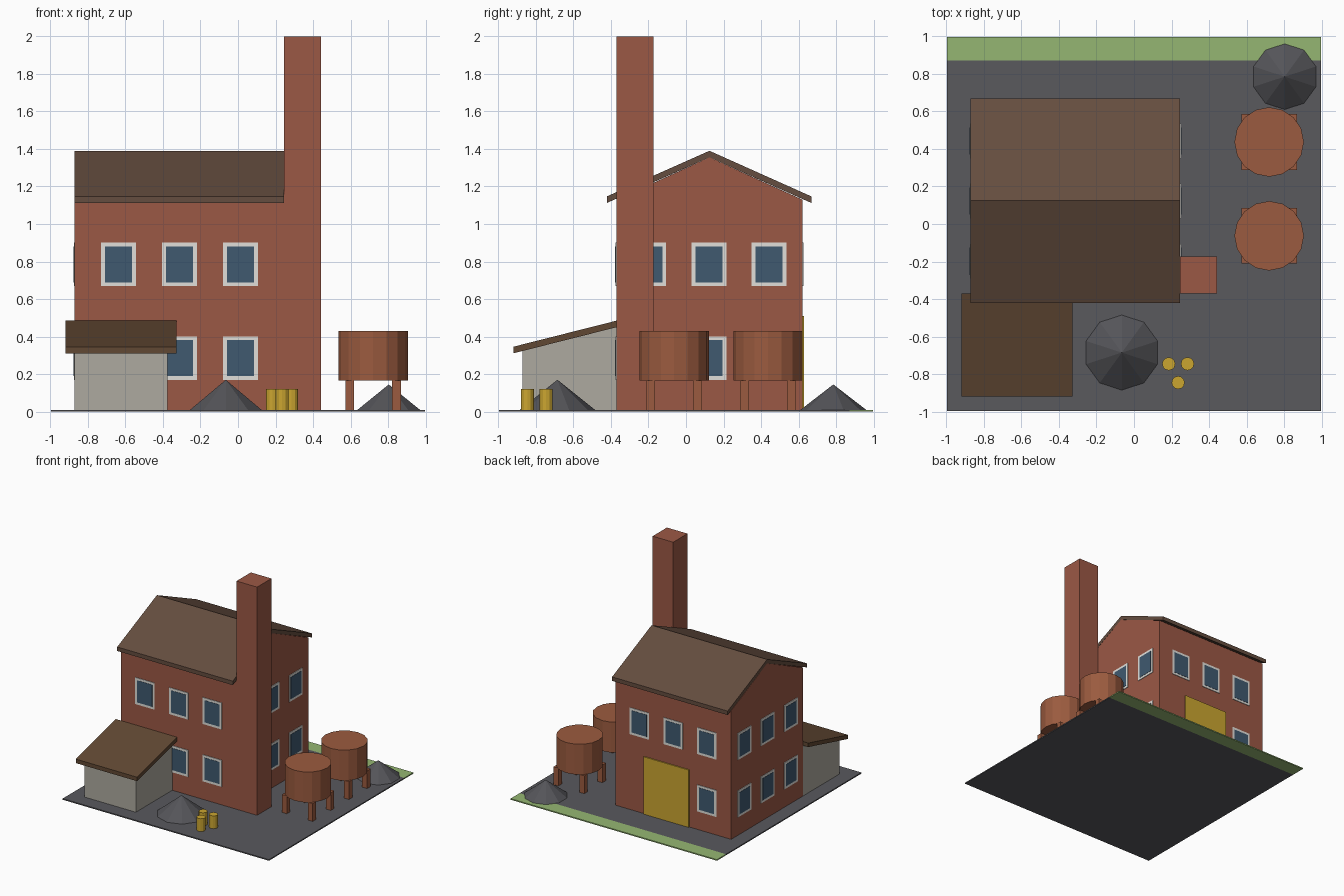
import bpy, bmesh
from math import pi
from mathutils import Matrix, Vector

if "Cube" in bpy.data.objects:
    bpy.data.objects.remove(bpy.data.objects["Cube"])


def material(name, r, g, b):
    m = bpy.data.materials.new(name)
    m.diffuse_color = (r, g, b, 1)
    m.use_nodes = True
    m.node_tree.nodes["Principled BSDF"].inputs["Base Color"].default_value = m.diffuse_color
    return m


BRICK = material("brick", 0.33, 0.098, 0.06)
ROOF = material("roof", 0.13, 0.075, 0.05)
SHED_ROOF = material("shed_roof", 0.12, 0.065, 0.033)
PLASTER = material("plaster", 0.42, 0.40, 0.35)
ASPHALT = material("asphalt", 0.10, 0.10, 0.11)
GRASS = material("grass", 0.30, 0.47, 0.17)
FRAME = material("frame", 0.75, 0.74, 0.70)
GLASS = material("glass", 0.05, 0.10, 0.16)
GOLD = material("yellow_paint", 0.60, 0.38, 0.03)
RUST = material("rust", 0.33, 0.105, 0.05)
COAL = material("coal", 0.09, 0.09, 0.10)
G = 0.01  # top of the ground slab


def finish(name, bm, mat):
    bmesh.ops.recalc_face_normals(bm, faces=bm.faces)
    me = bpy.data.meshes.new(name)
    bm.to_mesh(me)
    bm.free()
    me.materials.append(mat)
    ob = bpy.data.objects.new(name, me)
    bpy.context.collection.objects.link(ob)
    return ob


def box(name, x, y, z, mat):
    """Box from (min, max) pairs."""
    lo, hi = Vector((x[0], y[0], z[0])), Vector((x[1], y[1], z[1]))
    bm = bmesh.new()
    bmesh.ops.create_cube(bm, size=1, matrix=Matrix.Translation((lo + hi) / 2)
                          @ Matrix.Diagonal((*(hi - lo), 1)))
    return finish(name, bm, mat)


def prism(name, profile, x, mat):
    """Extrude a (y, z) profile along x."""
    bm = bmesh.new()
    face = bm.faces.new([bm.verts.new((x[0], y, z)) for y, z in profile])
    ext = bmesh.ops.extrude_face_region(bm, geom=[face])
    verts = [v for v in ext["geom"] if isinstance(v, bmesh.types.BMVert)]
    bmesh.ops.translate(bm, verts=verts, vec=(x[1] - x[0], 0, 0))
    return finish(name, bm, mat)


def cone(name, x, y, z, r1, r2, sides, mat):
    bm = bmesh.new()
    bmesh.ops.create_cone(bm, cap_ends=True, segments=sides, radius1=r1, radius2=r2,
                          depth=z[1] - z[0],
                          matrix=Matrix.Translation((x, y, (z[0] + z[1]) / 2)))
    bmesh.ops.remove_doubles(bm, verts=bm.verts, dist=1e-5)
    return finish(name, bm, mat)


def window(x, y, z, angle):
    """Framed window on a wall; at angle 0 it faces -y."""
    for name, w, h, d, mat in (("window_frame", 0.185, 0.232, 0.010, FRAME),
                               ("window_glass", 0.145, 0.192, 0.014, GLASS)):
        ob = box(name, (-w / 2, w / 2), (-d / 2, d / 2), (-h / 2, h / 2), mat)
        ob.location = (x, y, z)
        ob.rotation_euler.z = angle


# Yard
box("yard", (-0.995, 0.995), (-0.995, 0.87), (0, G), ASPHALT)
box("grass_strip", (-0.995, 0.995), (0.87, 0.995), (0, G), GRASS)

# Main building with gabled roof
X0, X1, Y0, Y1, YM = -0.87, 0.245, -0.37, 0.62, 0.125
prism("main_walls", [(Y0, G), (Y1, G), (Y1, 1.13), (YM, 1.355), (Y0, 1.13)], (X0, X1), BRICK)
prism("main_roof", [(-0.422, 1.112), (YM, 1.355), (0.668, 1.112),
                    (0.668, 1.147), (YM, 1.39), (-0.422, 1.147)], (X0, X1), ROOF)
box("chimney", (X1, 0.443), (-0.37, -0.173), (G, 2.0), BRICK)

# Windows on all four walls, skipping those covered by the shed and the door
for z in (0.285, 0.785):
    upper = z > 0.5
    for i in range(3):
        x, y = -0.637 + 0.325 * i, -0.198 + 0.32 * i
        if upper or i > 0:
            window(x, Y0, z, 0)
        if upper or i == 0:
            window(x, Y1, z, pi)
        window(X1, y, z, pi / 2)
        window(X0, y, z, -pi / 2)
box("loading_door", (-0.467, -0.03), (Y1 - 0.01, Y1 + 0.01), (G, 0.51), GOLD)

# Lean-to shed
prism("shed_walls", [(-0.872, G), (Y0, G), (Y0, 0.452), (-0.872, 0.323)], (-0.87, -0.375), PLASTER)
prism("shed_roof", [(-0.92, 0.311), (Y0, 0.45), (Y0, 0.485), (-0.92, 0.346)],
      (-0.92, -0.328), SHED_ROOF)

# Tanks on four legs
for cy in (-0.063, 0.437):
    cone("tank", 0.72, cy, (0.165, 0.43), 0.185, 0.185, 16, RUST)
    for sx in (-1, 1):
        for sy in (-1, 1):
            x, y = 0.72 + sx * 0.125, cy + sy * 0.125
            box("tank_leg", (x - 0.0235, x + 0.0235), (y - 0.0235, y + 0.0235), (G, 0.165), RUST)

# Coal heaps and barrels
cone("coal_heap_front", -0.065, -0.685, (G, 0.17), 0.2, 0, 10, COAL)
cone("coal_heap_back", 0.803, 0.785, (G, 0.145), 0.175, 0, 10, COAL)
for x, y in ((0.185, -0.745), (0.285, -0.745), (0.235, -0.845)):
    cone("barrel", x, y, (G, 0.122), 0.035, 0.035, 12, GOLD)
